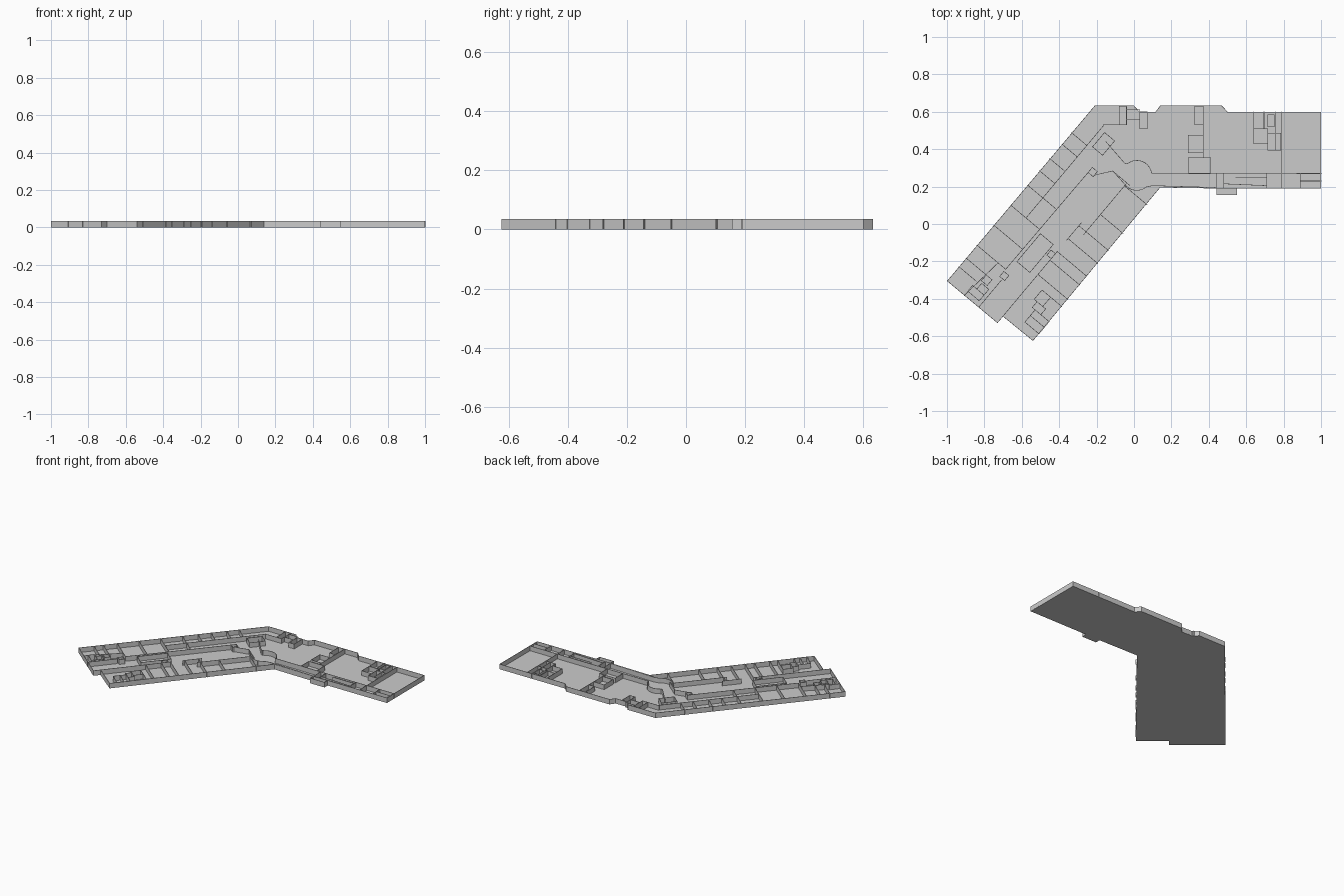
import bpy, bmesh, math
from mathutils import Vector

if "Cube" in bpy.data.objects:
    bpy.data.objects.remove(bpy.data.objects["Cube"])

H, FLOOR, T = 0.035, 0.002, 0.003      # wall height, slab thickness, wall thickness

OUTLINE = [(-1, -.305), (-.21, .633), (0, .633), (.03, .6), (.115, .6), (.14, .633),
           (.47, .633), (.5, .6), (1, .6), (1, .19), (.55, .19), (.55, .155),
           (.44, .155), (.44, .19), (.14, .195), (-.54, -.625), (-.70, -.495), (-.73, -.53)]


def finish(name, bm):
    bmesh.ops.recalc_face_normals(bm, faces=bm.faces)
    me = bpy.data.meshes.new(name)
    bm.to_mesh(me)
    bm.free()
    ob = bpy.data.objects.new(name, me)
    bpy.context.collection.objects.link(ob)
    return ob


def prism(bm, pts, z0, z1):
    face = bm.faces.new([bm.verts.new((x, y, z0)) for x, y in pts])
    ext = bmesh.ops.extrude_face_region(bm, geom=[face], use_keep_orig=True)
    top = [g for g in ext["geom"] if isinstance(g, bmesh.types.BMVert)]
    bmesh.ops.translate(bm, verts=top, vec=(0, 0, z1 - z0))


def wall(bm, a, b):
    a, b = Vector(a), Vector(b)
    d = (b - a).normalized() * T / 2
    n = Vector((-d.y, d.x))
    a, b = a - d, b + d
    prism(bm, [a - n, b - n, b + n, a + n], 0.001, H)


def path(bm, pts):
    for a, b in zip(pts, pts[1:]):
        wall(bm, a, b)


def wing(u, v):
    """Point in the slanted wing: u runs along its length, v across it."""
    c, s = math.cos(math.radians(50)), math.sin(math.radians(50))
    return (-1 + u * c + v * s, -.305 + u * s - v * c)


def straight(x, y):
    return (x, y)


def walls(name, frame, lines=(), boxes=()):
    bm = bmesh.new()
    for x0, y0, x1, y1 in lines:
        wall(bm, frame(x0, y0), frame(x1, y1))
    for x0, y0, x1, y1 in boxes:
        corners = [(x0, y0), (x1, y0), (x1, y1), (x0, y1), (x0, y0)]
        path(bm, [frame(*p) for p in corners])
    return finish(name, bm)


# Floor slab
bm = bmesh.new()
prism(bm, OUTLINE, 0, FLOOR)
finish("floor_slab", bm)

# Outer wall, thickened inwards with mitred corners
bm = bmesh.new()
n = len(OUTLINE)
inner = []
for i in range(n):
    p0, p, p1 = (Vector(OUTLINE[j % n]) for j in (i - 1, i, i + 1))
    d0, d1 = (p - p0).normalized(), (p1 - p).normalized()
    n0, n1 = Vector((d0.y, -d0.x)), Vector((d1.y, -d1.x))
    inner.append(p + (n0 + n1) * T / (1 + n0.dot(n1)))
rings = [[bm.verts.new((p[0], p[1], z)) for p in ps]
         for ps, z in ((OUTLINE, 0), (OUTLINE, H), (inner, H), (inner, 0))]
for k in range(4):
    a, b = rings[k], rings[(k + 1) % 4]
    for i in range(n):
        j = (i + 1) % n
        bm.faces.new((a[i], a[j], b[j], b[i]))
finish("outer_wall", bm)

# Slanted wing: corridor walls
walls("wing_corridor_walls", wing, [
    (.25, .147, .25, .2), (.25, .2, .94, .205), (.53, .107, 1.175, .107),
    (.05, .35, .5, .35), (.58, .35, .70, .35), (.66, .4, 1.02, .4),
    (.0, .22, .19, .22), (.94, .24, 1.02, .30), (1.02, .30, 1.02, .42)])

# Slanted wing: partitions of the outer row and of the inner row
walls("wing_outer_partitions", wing,
      [(u, 0, u, v) for u, v in ((.10, .12), (.16, .147), (.25, .2), (.39, .2), (.53, .2),
                                 (.67, .2), (.77, .107), (.855, .107), (.956, .107),
                                 (1.036, .107))] + [(.0, .12, .25, .147)])
walls("wing_inner_partitions", wing,
      [(u, v, u, .558) for u, v in ((.29, .44), (.34, .35), (.44, .35), (.5, .35),
                                    (.59, .35), (.68, .35), (.80, .4), (1.0, .4))])

# Slanted wing: small closed rooms
walls("wing_small_rooms", wing, boxes=[
    (.03, .12, .07, .2), (.07, .15, .11, .2), (.12, .14, .16, .18), (.2, .2, .235, .235),
    (.1, .46, .145, .558), (.145, .46, .185, .558), (.185, .44, .225, .50),
    (.225, .42, .29, .48), (.32, .22, .515, .31), (.45, .32, .485, .35),
    (.93, .205, .965, .24), (1.05, .135, 1.15, .205)])

# Round lobby and the corridor leading out of it
bm = bmesh.new()
def arc(a0, a1, steps=10):
    return [(.015 + .08 * math.cos(math.radians(a0 + (a1 - a0) * i / steps)),
             .26 + .08 * math.sin(math.radians(a0 + (a1 - a0) * i / steps)))
            for i in range(steps + 1)]
path(bm, [(-.15, .44), (-.05, .325)] + arc(130, 8) + [(1, .27)])
path(bm, [(-.11, .28)] + arc(225, 310) + [(.10, .205), (.44, .195)])
path(bm, [(.44, .19), (.55, .19)])
finish("lobby_and_corridor", bm)

# Straight wing: partitions
walls("east_partitions", straight, [
    (.79, .19, .79, .6), (-.165, .53, -.08, .53), (.37, .355, .37, .53),
    (.44, .19, .44, .27), (.48, .19, .48, .27), (.48, .215, .71, .205),
    (.545, .25, .71, .25), (.71, .19, .71, .27), (.89, .19, .89, .27), (.89, .23, 1, .23),
    (.64, .51, .64, .6), (.695, .51, .695, .6), (.755, .395, .755, .6)])

# Straight wing: small closed rooms
walls("east_small_rooms", straight, boxes=[
    (-.08, .53, -.04, .63), (-.04, .56, .03, .61), (.03, .51, .07, .6),
    (.325, .53, .37, .63), (.29, .38, .37, .475), (.29, .27, .41, .355),
    (.64, .43, .715, .51), (.715, .52, .75, .585), (.715, .395, .785, .485)])
